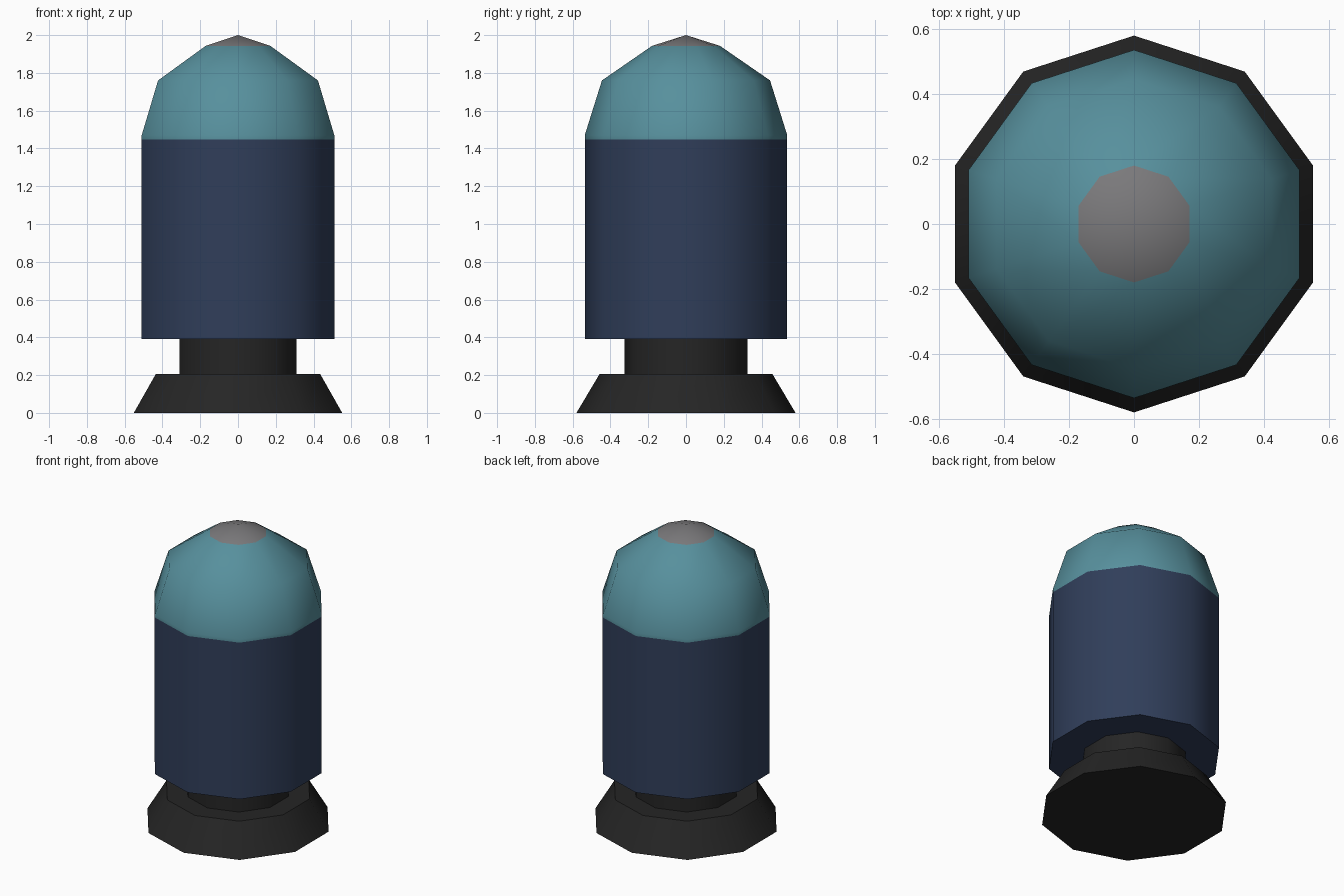
import bpy, bmesh, math

if "Cube" in bpy.data.objects:
    bpy.data.objects.remove(bpy.data.objects["Cube"])

SIDES = 10


def srgb(r, g, b):
    def lin(c):
        c /= 255
        return c / 12.92 if c <= 0.04045 else ((c + 0.055) / 1.055) ** 2.4
    return (lin(r), lin(g), lin(b), 1)


def material(name, rgb):
    m = bpy.data.materials.new(name)
    m.diffuse_color = srgb(*rgb)
    m.use_nodes = True
    m.node_tree.nodes["Principled BSDF"].inputs["Base Color"].default_value = m.diffuse_color
    return m


black = material("black", (37, 37, 37))
navy = material("navy", (48, 62, 90))
teal = material("teal", (87, 144, 157))
grey = material("grey", (122, 121, 123))


def lathe(name, profile, mats, rule=None):
    """Revolve (radius, z) points, listed bottom to top, into a ten-sided part."""
    bm = bmesh.new()
    rings = []
    for r, z in profile:
        if r == 0:
            rings.append([bm.verts.new((0, 0, z))] * SIDES)
            continue
        ring = []
        for i in range(SIDES):
            a = math.pi / 2 + math.tau * i / SIDES
            ring.append(bm.verts.new((r * math.cos(a), r * math.sin(a), z)))
        rings.append(ring)
    for low, up in zip(rings, rings[1:]):
        for i in range(SIDES):
            j = (i + 1) % SIDES
            corners = list(dict.fromkeys((low[i], low[j], up[j], up[i])))
            face = bm.faces.new(corners)
            face.smooth = True
            if rule:
                face.material_index = rule(face.calc_center_median().z)
    mesh = bpy.data.meshes.new(name)
    bm.to_mesh(mesh)
    bm.free()
    for m in mats:
        mesh.materials.append(m)
    mesh.set_sharp_from_angle(angle=math.radians(45))
    obj = bpy.data.objects.new(name, mesh)
    bpy.context.collection.objects.link(obj)
    return obj


# Flared foot with flat underside and top ledge
lathe("base", [(0, 0), (0.58, 0), (0.458, 0.205), (0.325, 0.205)], [black])
# Narrow neck between foot and body
lathe("neck", [(0.325, 0.205), (0.325, 0.39)], [black])
# Straight body with exposed underside
lathe("body", [(0.325, 0.39), (0.536, 0.39), (0.536, 1.448)], [navy])
# Rounded top, with a grey cap chosen by height
lathe("dome", [(0.536, 1.448), (0.536, 1.47), (0.445, 1.76), (0.18, 1.943), (0, 2.0)],
      [teal, grey], lambda z: int(z > 1.94))
